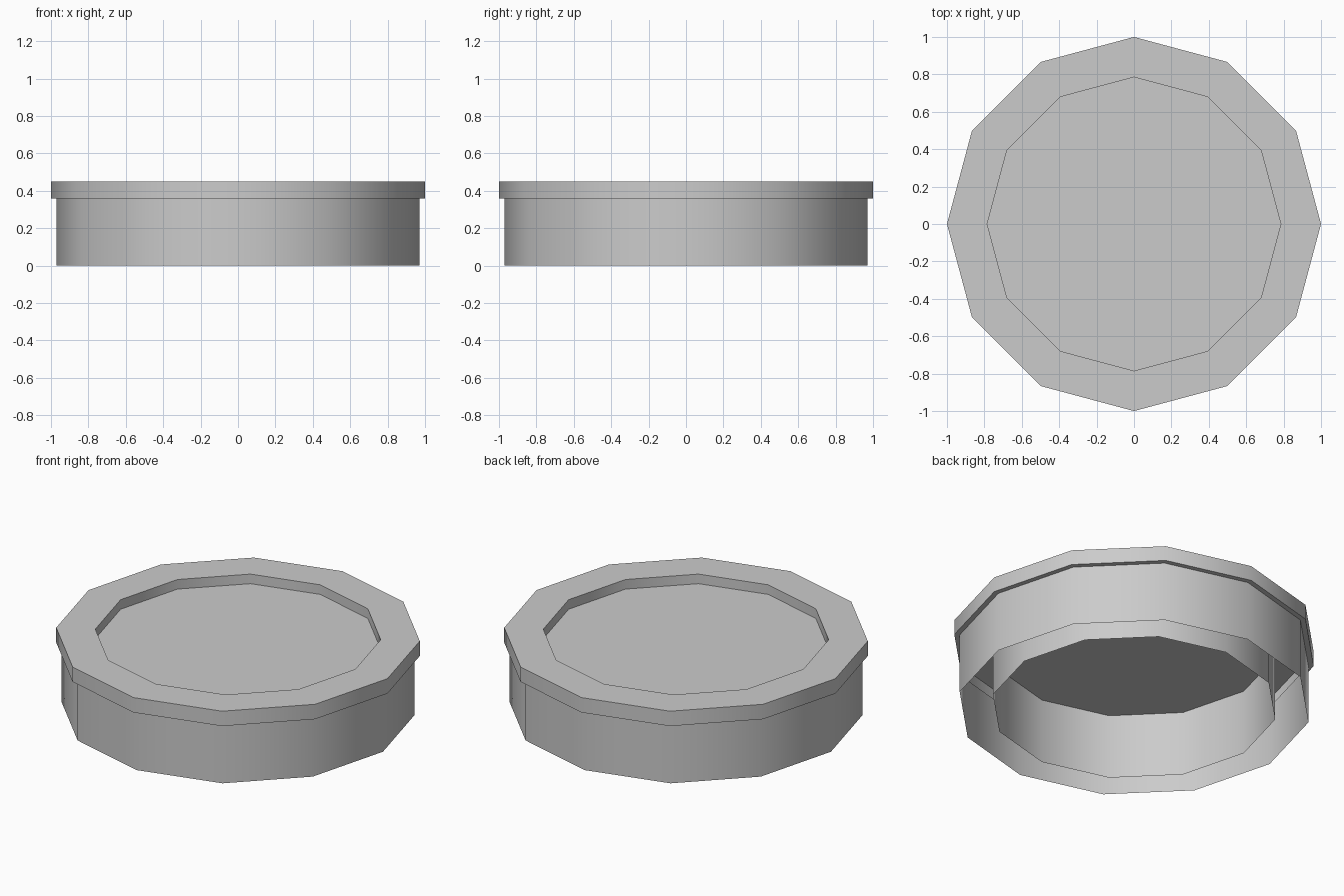
import bpy
import bmesh
import math

SIDES = 12
FLOOR_Z = 0.392
INNER_R = 0.785

cube = bpy.data.objects.get("Cube")
if cube:
    bpy.data.objects.remove(cube, do_unlink=True)

# One plain grey for everything
grey = bpy.data.materials.new("light grey")
grey.use_nodes = True
color = (0.6, 0.6, 0.6, 1)
grey.diffuse_color = color
grey.node_tree.nodes["Principled BSDF"].inputs["Base Color"].default_value = color


def ring(bm, radius, z):
    """Add one ring of vertices around the z axis."""
    step = math.tau / SIDES
    return [bm.verts.new((radius * math.cos(i * step), radius * math.sin(i * step), z))
            for i in range(SIDES)]


def finish(bm, name):
    """Turn the bmesh into a shaded object."""
    mesh = bpy.data.meshes.new(name)
    bm.to_mesh(mesh)
    bm.free()
    mesh.materials.append(grey)
    obj = bpy.data.objects.new(name, mesh)
    bpy.context.collection.objects.link(obj)
    bpy.ops.object.select_all(action='DESELECT')
    obj.select_set(True)
    bpy.context.view_layer.objects.active = obj
    bpy.ops.object.shade_smooth_by_angle(angle=math.radians(40))
    return obj


def lathe(name, profile):
    """Sweep an open (radius, z) profile around the z axis."""
    bm = bmesh.new()
    rings = [ring(bm, r, z) for r, z in profile]
    for low, high in zip(rings, rings[1:]):
        for i in range(SIDES):
            j = (i + 1) % SIDES
            bm.faces.new((low[i], low[j], high[j], high[i]))
    return finish(bm, name)


# Hollow shell: outer skirt, overhanging rim, flat top and inner wall
lathe("rim_and_skirt", [(0.97, 0), (0.97, 0.36), (1, 0.36), (1, 0.45),
                        (INNER_R, 0.45), (INNER_R, 0)])

# Recessed panel closing the middle
bm = bmesh.new()
bm.faces.new(ring(bm, INNER_R, FLOOR_Z))
finish(bm, "recessed_panel")
